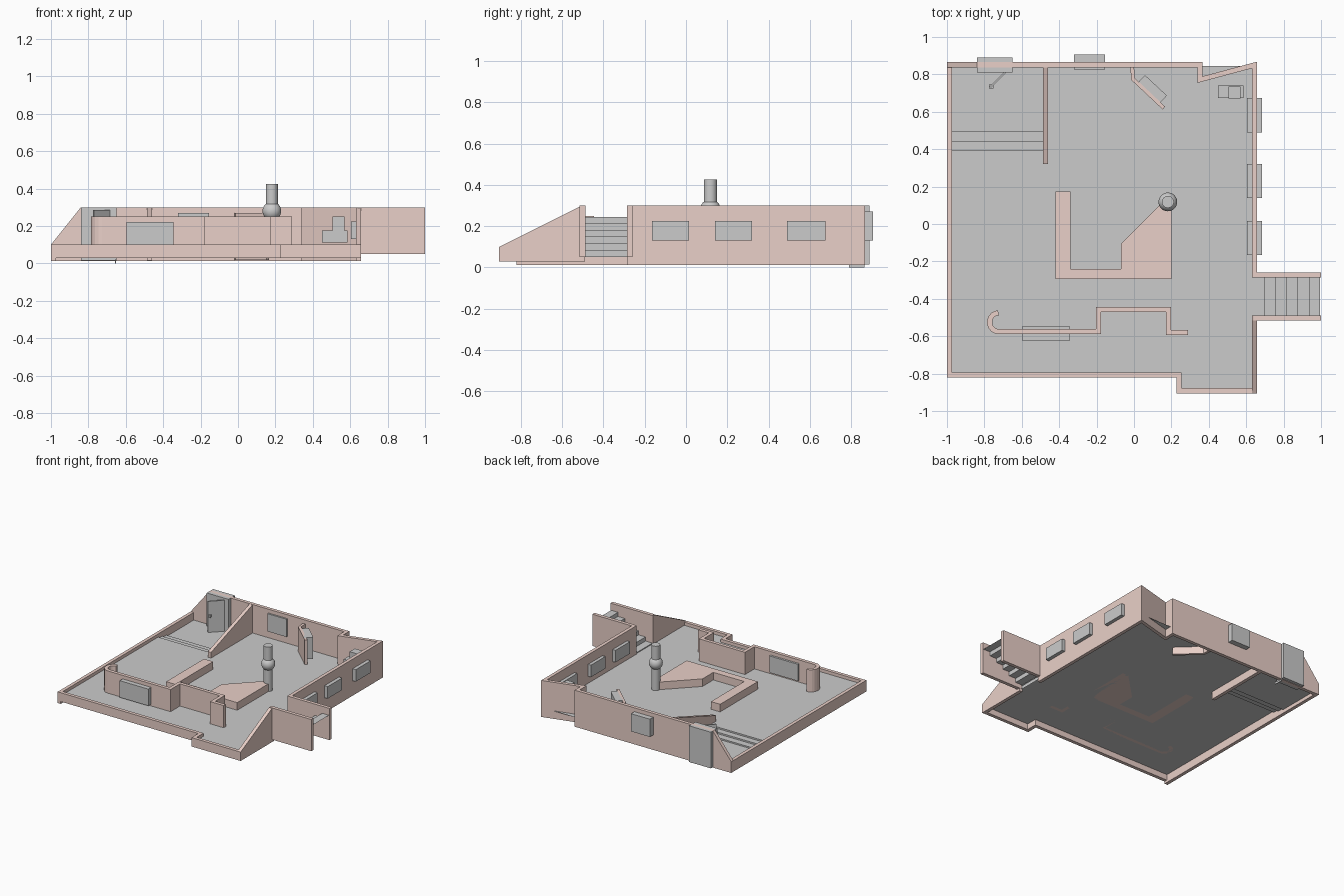
import bpy, bmesh, math
from mathutils import Vector, Matrix

if "Cube" in bpy.data.objects:
    bpy.data.objects.remove(bpy.data.objects["Cube"])

pink = bpy.data.materials.new("wall_pink")
pink.diffuse_color = (0.82, 0.63, 0.58, 1)
pink.use_nodes = True
pink.node_tree.nodes["Principled BSDF"].inputs["Base Color"].default_value = pink.diffuse_color


def finish(name, bm, mat=None):
    bmesh.ops.recalc_face_normals(bm, faces=bm.faces)
    me = bpy.data.meshes.new(name)
    bm.to_mesh(me)
    bm.free()
    ob = bpy.data.objects.new(name, me)
    bpy.context.collection.objects.link(ob)
    if mat:
        me.materials.append(mat)
    return ob


def box(name, x, y, z, mat=None, turn=0):
    bm = bmesh.new()
    bmesh.ops.create_cube(bm, size=1)
    ctr = Vector(((x[0] + x[1]) / 2, (y[0] + y[1]) / 2, (z[0] + z[1]) / 2))
    size = (x[1] - x[0], y[1] - y[0], z[1] - z[0], 1)
    bm.transform(Matrix.Translation(ctr) @ Matrix.Rotation(math.radians(turn), 4, 'Z')
                 @ Matrix.Diagonal(size))
    return finish(name, bm, mat)


def wall(name, pts, z0, t=0.027):
    """Mitred wall along a centre line of (x, y, top height)."""
    bm = bmesh.new()
    P = [Vector(p[:2]) for p in pts]
    rings = []
    for i, p in enumerate(P):
        a = (p - P[i - 1]).normalized() if i else None
        b = (P[i + 1] - p).normalized() if i < len(P) - 1 else None
        a, b = a or b, b or a
        na, nb = Vector((-a.y, a.x)), Vector((-b.y, b.x))
        off = (na + nb) / (1 + na.dot(nb)) * t / 2
        l, r, top = p + off, p - off, pts[i][2]
        rings.append([bm.verts.new((q.x, q.y, z)) for q, z in
                      ((l, z0), (l, top), (r, top), (r, z0))])
    for a, b in zip(rings, rings[1:]):
        for k in range(4):
            bm.faces.new((a[k], a[(k + 1) % 4], b[(k + 1) % 4], b[k]))
    bm.faces.new(rings[0])
    bm.faces.new(rings[-1])
    return finish(name, bm, pink)


def prism(name, pts, z0, z1, mat=None):
    bm = bmesh.new()
    f = bm.faces.new([bm.verts.new((x, y, z0)) for x, y in pts])
    if z1 > z0:
        g = bmesh.ops.extrude_face_region(bm, geom=[f])
        bmesh.ops.translate(bm, vec=(0, 0, z1 - z0),
                            verts=[v for v in g["geom"] if isinstance(v, bmesh.types.BMVert)])
    return finish(name, bm, mat)


def strip(name, a, b):
    """Folded sheet between two matching 3D lines."""
    bm = bmesh.new()
    A, B = ([bm.verts.new(p) for p in line] for line in (a, b))
    for i in range(len(A) - 1):
        bm.faces.new((A[i], A[i + 1], B[i + 1], B[i]))
    return finish(name, bm)


# Floor, with shallow steps down to the entry
FL = 0.075
prism("floor", [(-.985, -.805), (.24, -.805), (.24, -.89), (.64, -.89), (.64, .845),
                (-.475, .845), (-.475, .395), (-.985, .395)], FL, FL)
prof = [(.395, FL), (.395, .063), (.445, .063), (.445, .051), (.498, .051), (.498, .04),
        (.845, .04)]
strip("entry_floor", [(-.985, y, z) for y, z in prof], [(-.475, y, z) for y, z in prof])

# Outer walls
wall("left_wall", [(-.9865, .84, .1), (-.9865, -.82, .1)], .012)
wall("front_wall", [(-.975, -.8065, .1), (.2415, -.8065, .1), (.2415, -.8915, .1),
                    (.657, -.8915, .1)], .03)
wall("right_front_wall", [(.6435, -.905, .1), (.6435, -.515, .295), (.6435, -.49, .3)], .03)
wall("back_right_wall", [(-1, .8515, .1), (-.84, .8515, .3), (.353, .8515, .3), (.353, .772, .3),
                         (.6435, .85, .3), (.6435, -.285, .3)], .012)
for side, y in (("front", -.5015), ("back", -.2735)):
    wall("stair_wall_" + side, [(.64, y, .3), (1, y, .3)], .05)

# Stairs rising outward
stair = [(.635, .05)]
for i in range(6):
    z = .05 + .0325 * (i + 1)
    stair += [(.635 + .06 * i, z), (.635 + .06 * (i + 1), z)]
strip("stairs", [(x, -.49, z) for x, z in stair], [(x, -.286, z) for x, z in stair])

# Inner walls
wall("entry_partition", [(-.473, .845, .3), (-.473, .32, .12)], .015)
hook = [(-.725 + .047 * math.cos(a), -.525 + .05 * math.sin(a), .25)
        for a in (math.radians(90 + 20 * i) for i in range(10))]
wall("counter_wall", hook + [(-.19, -.575, .25), (-.19, -.458, .25), (.185, -.458, .25),
                             (.185, -.58, .25), (.29, -.58, .25)], FL)
wall("angled_wall", [(-.01, .845, .27), (-.005, .775, .27), (.16, .62, .27)], .018, .02)

# Low counter
prism("counter", [(-.42, .175), (-.34, .175), (-.34, -.24), (-.07, -.24), (-.07, -.105),
                  (.15, .115), (.2, .115), (.2, -.295), (-.42, -.295)], FL, .135, pink)

# Pillar with ball
bm = bmesh.new()
bmesh.ops.create_cone(bm, cap_ends=True, segments=32, radius1=.032, radius2=.032, depth=.35,
                      matrix=Matrix.Translation((.181, .118, .25)))
bmesh.ops.create_uvsphere(bm, u_segments=32, v_segments=16, radius=.05,
                          matrix=Matrix.Translation((.181, .118, .28)))
pillar = finish("pillar", bm)
bpy.context.view_layer.objects.active = pillar
pillar.select_set(True)
bpy.ops.object.shade_smooth_by_angle()

# Windows and panels
for i, (a, b) in enumerate(((-.165, .015), (.14, .32), (.49, .675))):
    box(f"right_window_{i + 1}", (.605, .685), (a, b), (.13, .225))
box("back_window", (-.32, -.155), (.825, .907), (.13, .27))
box("counter_window", (-.595, -.345), (-.625, -.545), (.09, .222))
box("angled_panel", (.015, .175), (.685, .75), (.1, .27), turn=-43)

# Back door: frame, thin sill edge, open leaf and handle
box("door_frame", (-.84, -.65), (.81, .89), (.015, .3))
box("door_sill", (-.657, -.652), (.79, .865), (0, .02))
box("door_leaf", (-.79, -.67), (.764, .774), (.04, .285), turn=45)
box("door_handle", (-.775, -.75), (.725, .745), (.16, .18))

# Wall seat
box("seat_base", (.45, .585), (.675, .74), (.112, .175))
box("seat_top", (.505, .57), (.67, .735), (.175, .25))
